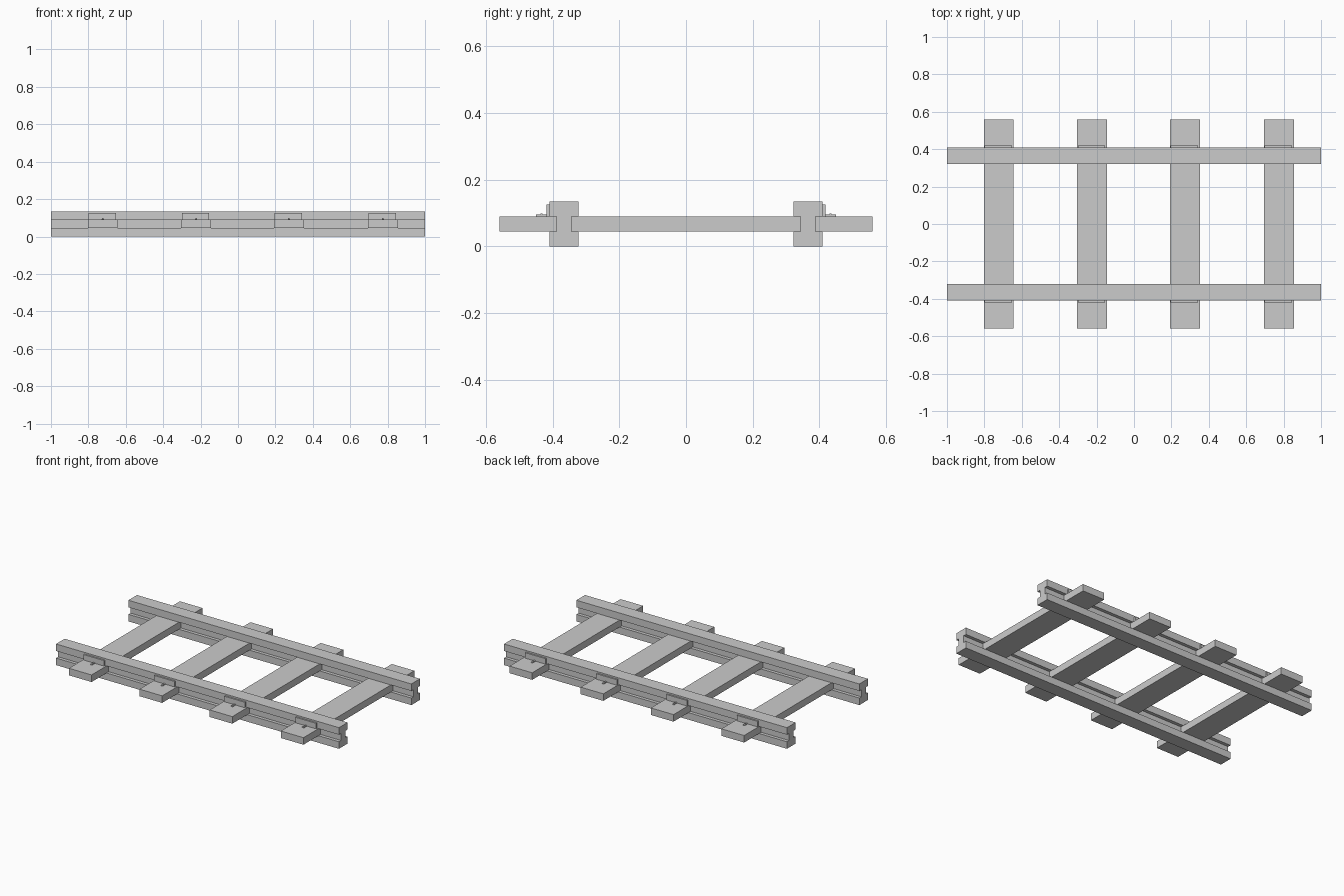
import bpy

if "Cube" in bpy.data.objects:
    bpy.data.objects.remove(bpy.data.objects["Cube"])

TIE_X = (-0.723, -0.224, 0.272, 0.775)


def mesh_object(name, verts, faces):
    mesh = bpy.data.meshes.new(name)
    mesh.from_pydata(verts, [], faces)
    obj = bpy.data.objects.new(name, mesh)
    bpy.context.collection.objects.link(obj)
    return obj


def extrude_x(name, profile, x0, x1):
    """Extrude a counter-clockwise (y, z) profile along x."""
    n = len(profile)
    verts = [(x, y, z) for x in (x0, x1) for y, z in profile]
    faces = [tuple(reversed(range(n))), tuple(range(n, 2 * n))]
    faces += [(i, (i + 1) % n, n + (i + 1) % n, n + i) for i in range(n)]
    return mesh_object(name, verts, faces)


def box(name, x0, x1, y0, y1, z0, z1):
    return extrude_x(name, [(y0, z0), (y1, z0), (y1, z1), (y0, z1)], x0, x1)


# Rails: I-shaped section, one on each side
half = [(0.0435, 0), (0.0435, 0.045), (0.0225, 0.045),
        (0.0225, 0.09), (0.0435, 0.09), (0.0435, 0.135)]
section = half + [(-y, z) for y, z in reversed(half)]
for side, sign in (("front", -1), ("back", 1)):
    extrude_x(side + "_rail", [(y + sign * 0.3655, z) for y, z in section], -1, 1)

for i, x in enumerate(TIE_X, 1):
    # Cross tie
    box(f"tie_{i}", x - 0.08, x + 0.08, -0.56, 0.56, 0.045, 0.09)
    for side, s in (("front", -1), ("back", 1)):
        # Clip plate against the rail's outer edge
        y0, y1 = sorted((s * 0.405, s * 0.419))
        box(f"{side}_clip_{i}", x - 0.076, x + 0.07, y0, y1, 0.09, 0.125)
        # Small spike holding the clip to the tie
        y0, y1 = sorted((s * 0.415, s * 0.45))
        box(f"{side}_spike_{i}", x - 0.006, x + 0.006, y0, y1, 0.088, 0.095)
        box(f"{side}_spike_head_{i}", x - 0.004, x + 0.004,
            s * 0.434 - 0.003, s * 0.434 + 0.003, 0.094, 0.098)
